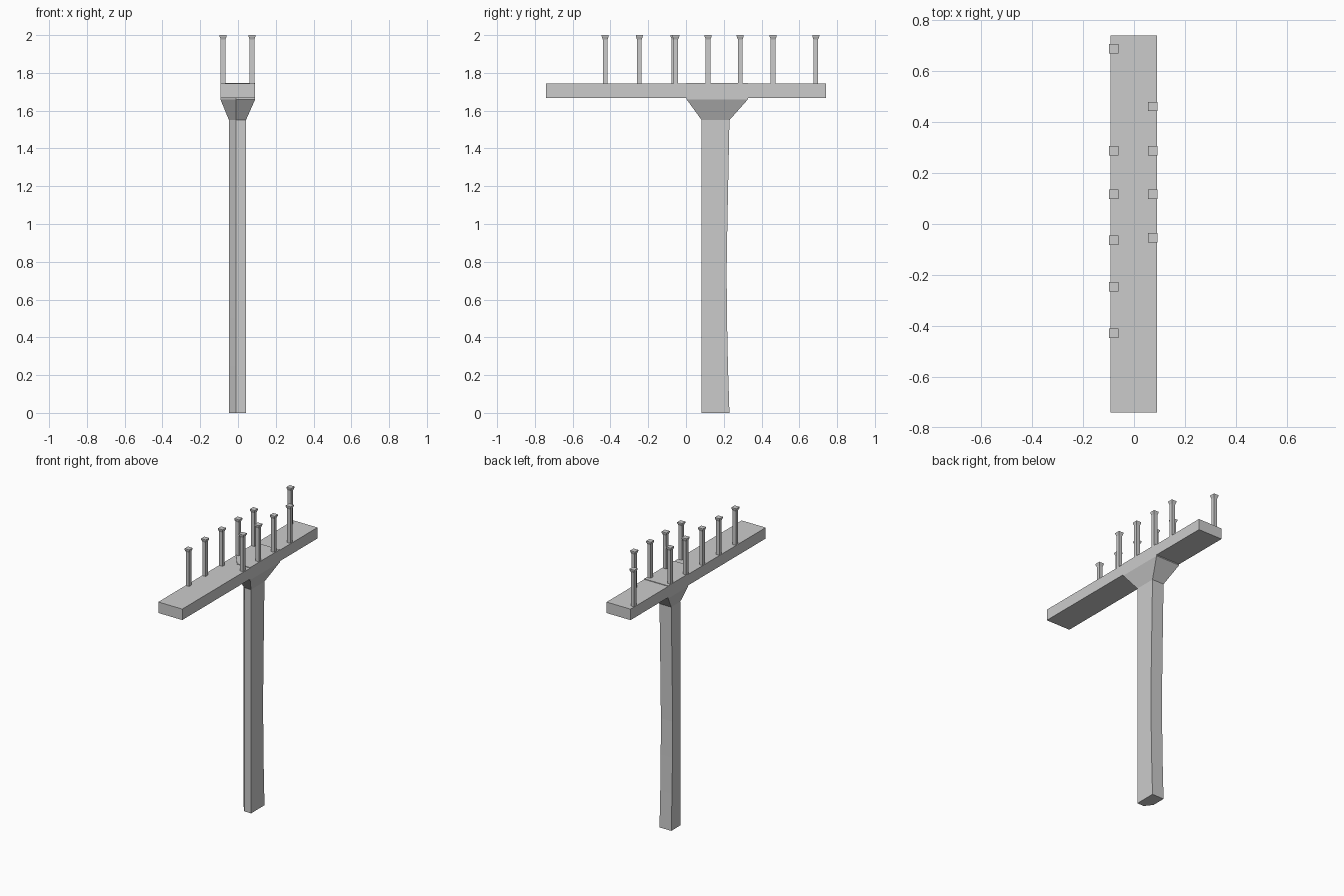
import bpy, bmesh

if "Cube" in bpy.data.objects:
    bpy.data.objects.remove(bpy.data.objects["Cube"])


def loft(name, rings):
    """Skin a stack of equal-length rings of 3D points and cap both ends."""
    bm = bmesh.new()
    loops = [[bm.verts.new(p) for p in ring] for ring in rings]
    n = len(loops[0])
    for a, b in zip(loops, loops[1:]):
        for i in range(n):
            j = (i + 1) % n
            bm.faces.new((a[i], a[j], b[j], b[i]))
    bm.faces.new(loops[0][::-1])
    bm.faces.new(loops[-1])
    bmesh.ops.recalc_face_normals(bm, faces=bm.faces)
    mesh = bpy.data.meshes.new(name)
    bm.to_mesh(mesh)
    bm.free()
    obj = bpy.data.objects.new(name, mesh)
    bpy.context.collection.objects.link(obj)
    return obj


def rect(x0, x1, y0, y1, z):
    return [(x0, y0, z), (x1, y0, z), (x1, y1, z), (x0, y1, z)]


def post_ring(x0, x1, y0, y1, z):
    """Rectangle with its front left corner cut off."""
    yc = y0 + (y1 - y0) * 0.33
    return [(-0.01, y0, z), (x1, y0, z), (x1, y1, z), (x0, y1, z), (x0, yc, z)]


# Post with a slightly worn back face
wear = [(0, 0.23), (0.25, 0.222), (0.5, 0.217), (0.75, 0.215),
        (1.0, 0.219), (1.25, 0.224), (1.55, 0.23)]
rings = [post_ring(-0.048, 0.042, 0.083, y, z) for z, y in wear]

# Flared capital that wraps the crossbeam
rings += [post_ring(-0.093, 0.091, 0.003, 0.328, z) for z in (1.66, 1.747)]
loft("post_and_capital", rings)

# Crossbeam
loft("crossbeam", [rect(-0.093, 0.091, -0.74, 0.74, z) for z in (1.667, 1.743)])

# Pegs with flared square heads
rows = {-0.079: (0.687, 0.287, 0.117, -0.063, -0.247, -0.428),
        0.074: (0.461, 0.287, 0.117, -0.054)}
profile = [(1.735, 0.0125), (1.977, 0.0125), (1.993, 0.0185), (2.0, 0.0185)]
for x, ys in rows.items():
    for y in ys:
        loft("peg", [rect(x - r, x + r, y - r, y + r, z) for z, r in profile])
